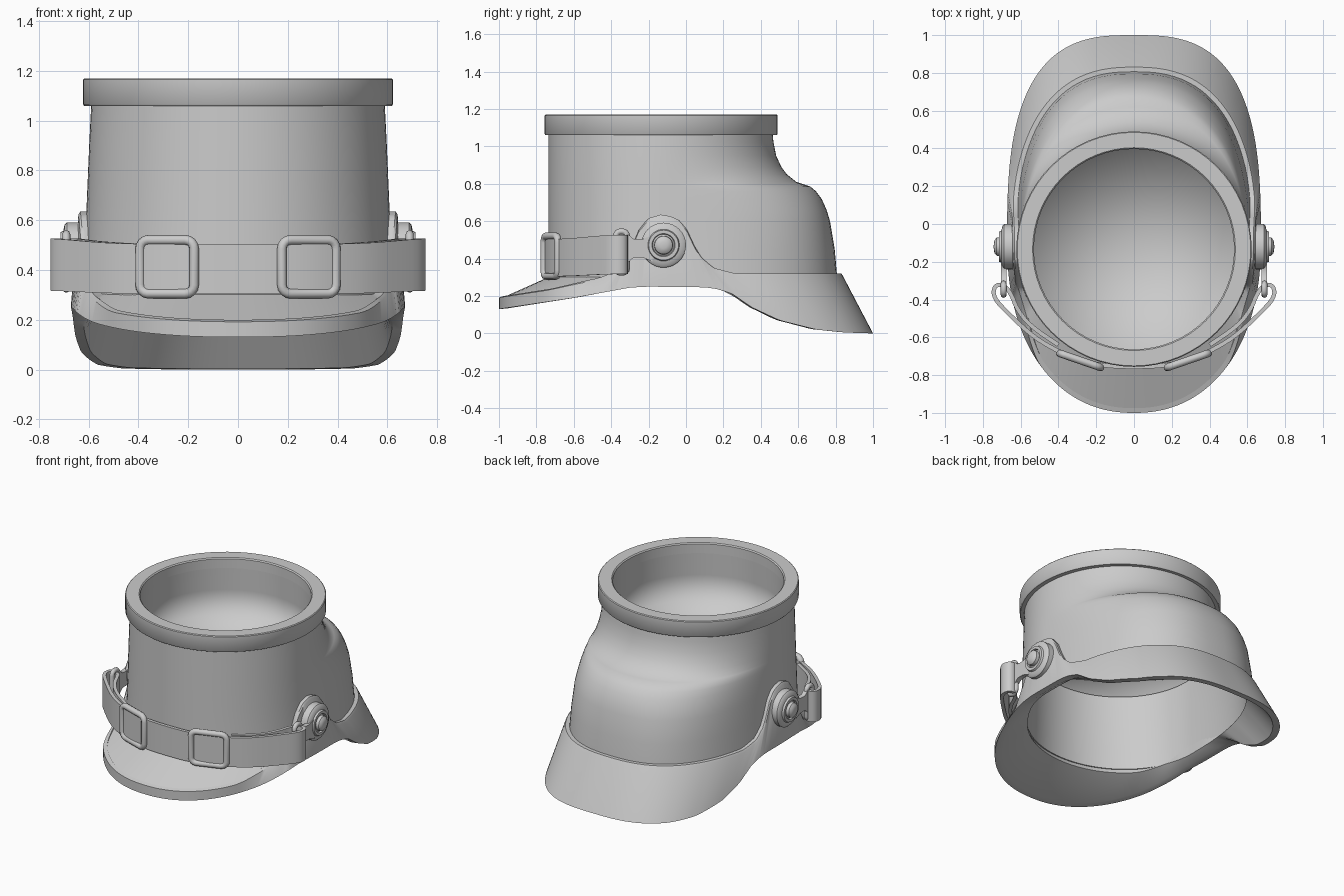
import bpy, bmesh, math
from mathutils import Matrix, Vector

if "Cube" in bpy.data.objects:
    bpy.data.objects.remove(bpy.data.objects["Cube"])

grey = bpy.data.materials.new("plain grey")
grey.diffuse_color = (0.6, 0.6, 0.6, 1)
grey.use_nodes = True
grey.node_tree.nodes["Principled BSDF"].inputs["Base Color"].default_value = grey.diffuse_color


def finish(ob, angle=40):
    ob.data.materials.append(grey)
    bpy.ops.object.select_all(action='DESELECT')
    ob.select_set(True)
    bpy.context.view_layer.objects.active = ob
    bpy.ops.object.shade_smooth_by_angle(angle=math.radians(angle))
    return ob


def loft(name, rows, wrap=False, ring=True, mat=None, angle=40):
    """Skin a list of point rows; ring closes each row, wrap joins last row to first."""
    bm = bmesh.new()
    vs = [[bm.verts.new(p) for p in r] for r in rows]
    n = len(rows[0])
    for i in range(len(rows) if wrap else len(rows) - 1):
        a, b = vs[i], vs[(i + 1) % len(rows)]
        for j in range(n if ring else n - 1):
            k = (j + 1) % n
            bm.faces.new((a[j], a[k], b[k], b[j]))
    bmesh.ops.remove_doubles(bm, verts=bm.verts, dist=1e-5)
    bmesh.ops.recalc_face_normals(bm, faces=bm.faces)
    if mat:
        bm.transform(mat)
    me = bpy.data.meshes.new(name)
    bm.to_mesh(me)
    bm.free()
    ob = bpy.data.objects.new(name, me)
    bpy.context.collection.objects.link(ob)
    return finish(ob, angle)


def lathe(name, profile, mat, n=48, angle=40):
    rows = [[(r * math.cos(2 * math.pi * i / n), r * math.sin(2 * math.pi * i / n), z)
             for i in range(n)] for r, z in profile]
    return loft(name, rows, mat=mat, angle=angle)


def tube(name, pts, radius):
    cu = bpy.data.curves.new(name, 'CURVE')
    cu.dimensions = '3D'
    cu.bevel_depth = radius
    cu.bevel_resolution = 2
    sp = cu.splines.new('POLY')
    sp.points.add(len(pts) - 1)
    for p, q in zip(sp.points, pts):
        p.co = (*q, 1)
    sp.use_cyclic_u = True
    ob = bpy.data.objects.new(name, cu)
    bpy.context.collection.objects.link(ob)
    bpy.ops.object.select_all(action='DESELECT')
    ob.select_set(True)
    bpy.context.view_layer.objects.active = ob
    bpy.ops.object.convert(target='MESH')
    return finish(bpy.context.view_layer.objects.active, 60)


def lerp_table(t, x):
    if x <= t[0][0]:
        return t[0][1]
    for (a, u), (b, v) in zip(t, t[1:]):
        if x <= b:
            return u + (v - u) * (x - a) / (b - a)
    return t[-1][1]


def smooth(x, a, b):
    t = max(0, min(1, (x - a) / (b - a)))
    return t * t * (3 - 2 * t)


def oval(a, front, back, c, nf, nb, t):
    """Point on an egg outline whose front and back halves differ."""
    co, si = math.cos(t), math.sin(t)
    b, n = (back, nb) if si > 0 else (front, nf)
    return (math.copysign(a * abs(co) ** (2 / n), co),
            c + math.copysign(b * abs(si) ** (2 / n), si))


# height -> back edge of the body, height -> half width
BACK = [(.28, .81), (.45, .795), (.6, .77), (.66, .752), (.72, .725), (.76, .695), (.785, .665),
        (.8, .62), (.81, .59), (.85, .54), (.89, .51), (.95, .482), (1.02, .468), (1.1, .46)]
WIDTH = [(.28, .63), (.5, .615), (.9, .598), (1.1, .588)]


def body_at(z, t, off=0):
    n = 2.5 - .5 * smooth(z, .5, .98)
    return oval(lerp_table(WIDTH, z) + off, .6 + off, lerp_table(BACK, z) + .135 + off,
                -.135, 2, n, t)


def outline(t, inset=0):
    return oval(.672 - inset, .9 - inset, 1.1 - inset, -.1, 2.2, 2.9, t)


# body shell
N = 96
TS = [2 * math.pi * i / N for i in range(N)]
outer = [[(*body_at(z, t), z) for t in TS] for z, _ in BACK]
inner = [[(*body_at(z, t, -.04), z) for t in TS] for z, _ in reversed(BACK)]
loft("body_shell", outer + inner, wrap=True)

# top ring and sunken crown
place = Matrix.Translation((0, -.133, 0))
lathe("top_ring", [(.57, 1.06), (.618, 1.06), (.623, 1.066), (.623, 1.165), (.618, 1.17),
                   (.537, 1.17), (.53, 1.163), (.53, 1.1)], place, 64)
lathe("crown", [(.53, 1.11), (.535, .95), (.54, .775), (0, .775)], place, 64, 120)

# visor, side flanges and neck guard in one band
BOTTOM = [(-1, .13), (-.6, .19), (-.3, .245), (-.2, .25), (.1, .247), (.18, .235), (.25, .21),
          (.35, .14), (.5, .07), (.7, .02), (.85, .005), (1, 0)]
TOP = [(-.7, .31), (-.42, .31), (-.33, .35), (-.28, .47), (-.25, .55), (-.2, .615), (-.12, .64),
       (-.04, .615), (.01, .55), (.04, .47), (.08, .4), (.14, .35), (.25, .32)]
bands = [[] for _ in range(7)]
M = 200
for i in range(M):
    t = 2 * math.pi * i / M
    by = body_at(.45, t)[1]
    zt = lerp_table(TOP, by)
    f = 1 - smooth(by, -.56, -.33)
    o, o2, oi = outline(t), outline(t, .025), outline(t, .04)
    zb = lerp_table(BOTTOM, o[1])

    def mix(p, q):
        return tuple(u + (v - u) * f for u, v in zip(p, q))
    pts = [(*oi, zb + .003), (*o, zb),
           mix((*body_at(zt, t, .032), zt - .012), (*o, zb + .062)),
           mix((*body_at(zt, t, .024), zt), (*o2, zb + .07)),
           mix((*body_at(zt, t, .012), zt), (*o2, zb + .064)),
           (*body_at(zt, t, -.02), zt),
           (*body_at(.28, t, -.045), .28 - .03 * f)]
    for b, p in zip(bands, pts):
        b.append(p)
loft("visor_and_neck_guard", bands, wrap=True, angle=35)

# chin strap, looped back on itself at both hooks
half = [(.40, -.64), (.55, -.54), (.62, -.45), (.65, -.37), (.69, -.32), (.74, -.325), (.745, -.39),
        (.66, -.48), (.53, -.60), (.40, -.675), (.29, -.722), (.15, -.752)]
path = half + [(0, -.757)] + [(-x, y) for x, y in reversed(half)]
for _ in range(2):  # corner cutting
    new = [path[0]]
    for p, q in zip(path, path[1:]):
        new += [tuple(u * .75 + v * .25 for u, v in zip(p, q)),
                tuple(u * .25 + v * .75 for u, v in zip(p, q))]
    path = new + [path[-1]]
sides = []
for k, (x, y) in enumerate(path):
    a, b = path[max(k - 1, 0)], path[min(k + 1, len(path) - 1)]
    d = Vector((b[0] - a[0], b[1] - a[1])).normalized() * .011
    w = smooth(y, -.7, -.35)
    z, h = .305 + .012 * w, .2 + .01 * w
    sides.append([(x + s * d.y, y - s * d.x, z + v) for s, v in ((1, 0), (1, h), (-1, h), (-1, 0))])
loft("chin_strap", sides)


def rounded_rect(w, h, r):
    out = []
    for q, (sx, sy) in enumerate(((1, 1), (-1, 1), (-1, -1), (1, -1))):
        for s in range(5):
            g = math.pi / 2 * (q + s / 4)
            out.append((sx * (w / 2 - r) + r * math.cos(g), sy * (h / 2 - r) + r * math.sin(g)))
    return out


for s, side in ((1, "right"), (-1, "left")):
    # buckle
    ca, sa = math.cos(math.radians(19)), math.sin(math.radians(19))
    tube(side + "_buckle", [(s * (.285 + u * ca), -.722 + u * sa, .413 + v)
                            for u, v in rounded_rect(.23, .215, .035)], .02)
    # rosette with centre stud
    lathe(side + "_rosette",
          [(.12, -.03), (.12, .025), (.11, .035), (.085, .04), (.08, .052), (.062, .052), (.058, .04),
           (.05, .045), (.048, .065), (.035, .076), (.018, .08), (0, .081)],
          Matrix.Translation((s * .662, -.12, .472)) @ Matrix.Rotation(s * math.pi / 2, 4, 'Y'), 32)
    # strap hook: lug plate and loop through the strap
    lug = [[(s * x, y, .455 + k * h) for x, k in ((.675, -1), (.705, -1), (.705, 1), (.675, 1))]
           for y, h in ((-.18, .07), (-.23, .05), (-.28, .05), (-.31, .075), (-.33, .085))]
    loft(side + "_hook_lug", lug)
    tube(side + "_hook_loop", [(s * .69, -.345 + u, .435 + v)
                               for u, v in rounded_rect(.06, .22, .025)], .016)
